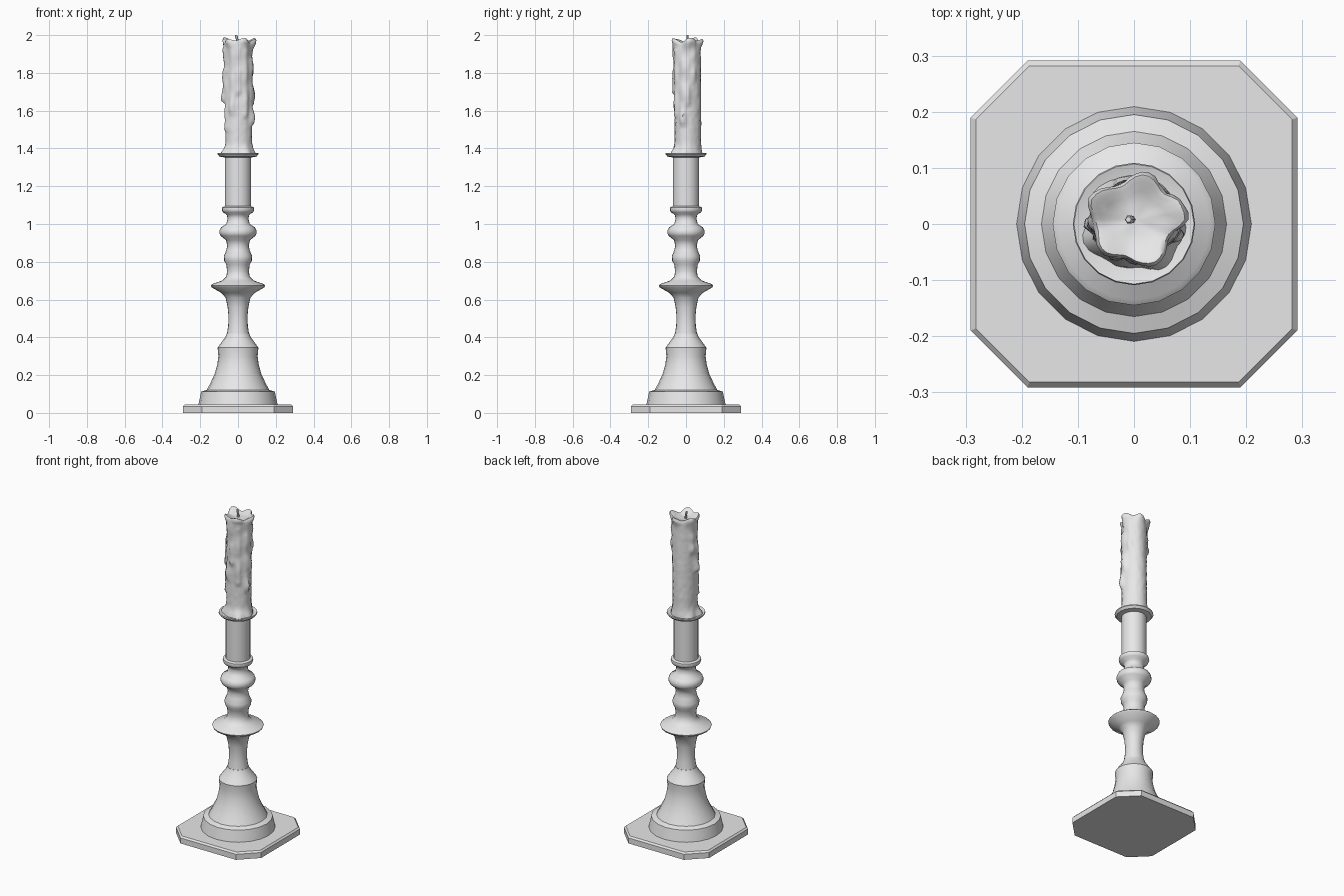
import bpy, bmesh, random
from math import sin, cos, pi, radians, exp, atan2

random.seed(4)
cube = bpy.data.objects.get("Cube")
if cube:
    bpy.data.objects.remove(cube, do_unlink=True)

grey = bpy.data.materials.new("plain grey")
grey.use_nodes = True
grey.diffuse_color = (0.8, 0.8, 0.8, 1)
grey.node_tree.nodes["Principled BSDF"].inputs["Base Color"].default_value = (0.8, 0.8, 0.8, 1)


def finish(name, bm, angle=35):
    bmesh.ops.recalc_face_normals(bm, faces=bm.faces)
    mesh = bpy.data.meshes.new(name)
    bm.to_mesh(mesh)
    bm.free()
    mesh.materials.append(grey)
    obj = bpy.data.objects.new(name, mesh)
    bpy.context.collection.objects.link(obj)
    bpy.ops.object.select_all(action='DESELECT')
    obj.select_set(True)
    bpy.context.view_layer.objects.active = obj
    bpy.ops.object.shade_smooth_by_angle(angle=radians(angle))
    return obj


def loft(name, rings, angle=35):
    """Skin a list of equal point loops and cap both ends."""
    bm = bmesh.new()
    loops = [[bm.verts.new(p) for p in ring] for ring in rings]
    n = len(loops[0])
    for low, high in zip(loops, loops[1:]):
        for i in range(n):
            j = (i + 1) % n
            bm.faces.new((low[i], low[j], high[j], high[i]))
    bm.faces.new(loops[0][::-1])
    bm.faces.new(loops[-1])
    return finish(name, bm, angle)


def lathe(name, profile, sides=20, centre=(0, 0), angle=35):
    rings = [[(centre[0] + r * sin(2 * pi * i / sides),
               centre[1] + r * cos(2 * pi * i / sides), z) for i in range(sides)]
             for r, z in profile]
    return loft(name, rings, angle)


# Square base plate with clipped corners and a bevelled top edge
def octagon(half, clip, z):
    return [(x, y, z) for x, y in (
        (clip, -half), (half, -clip), (half, clip), (clip, half),
        (-clip, half), (-half, clip), (-half, -clip), (-clip, -half))]


loft("base_plate", [octagon(0.291, 0.19, 0), octagon(0.291, 0.19, 0.034),
                    octagon(0.282, 0.186, 0.044)], 25)

# Bell-shaped foot
lathe("foot", [(0.21, 0.04), (0.205, 0.065), (0.195, 0.112), (0.165, 0.122),
               (0.145, 0.16), (0.122, 0.21), (0.109, 0.26), (0.104, 0.3),
               (0.108, 0.345), (0.09, 0.37), (0.068, 0.4), (0.06, 0.42)], angle=40)

# Turned stem with flange and rounded knops
lathe("stem", [(0.06, 0.41), (0.052, 0.46), (0.05, 0.51), (0.055, 0.56),
               (0.066, 0.61), (0.088, 0.635), (0.14, 0.665), (0.145, 0.675),
               (0.135, 0.683), (0.085, 0.7), (0.062, 0.722), (0.058, 0.75),
               (0.062, 0.785), (0.074, 0.805), (0.075, 0.83), (0.062, 0.86),
               (0.057, 0.885), (0.064, 0.915), (0.092, 0.937), (0.098, 0.95),
               (0.098, 0.965), (0.09, 0.982), (0.062, 1.0), (0.055, 1.03),
               (0.06, 1.05), (0.08, 1.062), (0.086, 1.075), (0.084, 1.088),
               (0.07, 1.094)], angle=50)

# Candle socket and drip dish
lathe("socket", [(0.07, 1.085), (0.07, 1.36)])
lathe("drip_dish", [(0.068, 1.352), (0.098, 1.357), (0.109, 1.37),
                    (0.107, 1.376), (0.08, 1.368)])

# Candle: a column whose radius swells along running drips of wax
# Each drip: angle in degrees, lower end, upper end, thickness
drips = [(185, 1.68, 1.97, 0.02), (205, 1.52, 1.8, 0.012), (160, 1.8, 1.96, 0.014),
         (0, 1.66, 1.95, 0.015), (340, 1.55, 1.85, 0.016), (25, 1.78, 1.97, 0.012),
         (268, 1.72, 1.98, 0.014), (300, 1.6, 1.9, 0.013), (240, 1.62, 1.93, 0.012)]
# Each pool: angle in degrees, spread outwards at the foot of the candle
pools = [(205, 0.026), (300, 0.026), (150, 0.012), (345, 0.012), (250, 0.01)]


def gap(a, degrees):
    d = a - radians(degrees)
    return atan2(sin(d), cos(d))


def candle_radius(a, z):
    r = 0.07 + 0.002 * sin(3 * a + 6 * z)
    for deg, low, high, size in drips:
        if low - 0.03 < z < high + 0.03:
            t = (z - low) / (high - low)
            run = 0.5 + 0.5 * exp(-(t / 0.2) ** 2) + 0.25 * sin(14 * t + deg)
            r += size * run * exp(-(gap(a, deg) / 0.2) ** 2)
    foot = exp(-((z - 1.365) / 0.035) ** 2)
    r += 0.009 * foot
    for deg, size in pools:
        r += size * foot * exp(-(gap(a, deg) / 0.35) ** 2)
    r += 0.009 * exp(-((z - 1.97) / 0.03) ** 2) * (1 + sin(5 * a + 1))
    return r


def candle_ring(z, scale, wave):
    ring = []
    for i in range(44):
        a = 2 * pi * i / 44
        lumpy = random.uniform(-1, 1) * 0.0015 if scale == 1 else 0
        r = candle_radius(a, z) * scale + lumpy
        lift = wave * (sin(5 * a + 1) + 0.6 * sin(3 * a))
        ring.append((0.003 + r * cos(a), 0.008 + r * sin(a), z + lift))
    return ring


column = [candle_ring(1.366 + 0.6 * k / 40, 1, 0.007 * max(0, k - 36) / 4) for k in range(41)]
hollow = [candle_ring(z, s, w) for z, s, w in (
    (1.975, 0.93, 0.008), (1.972, 0.8, 0.007), (1.962, 0.6, 0.003),
    (1.957, 0.35, 0.001), (1.956, 0.1, 0))]
loft("candle", column + hollow, 60)

# Short bent wick
loft("wick", [[(-0.004 + dx + r * cos(i * pi / 3), 0.008 + r * sin(i * pi / 3), z)
               for i in range(6)]
              for dx, r, z in ((0, 0.007, 1.95), (0, 0.006, 1.975),
                               (-0.004, 0.008, 1.99), (-0.006, 0.005, 2.0))])
